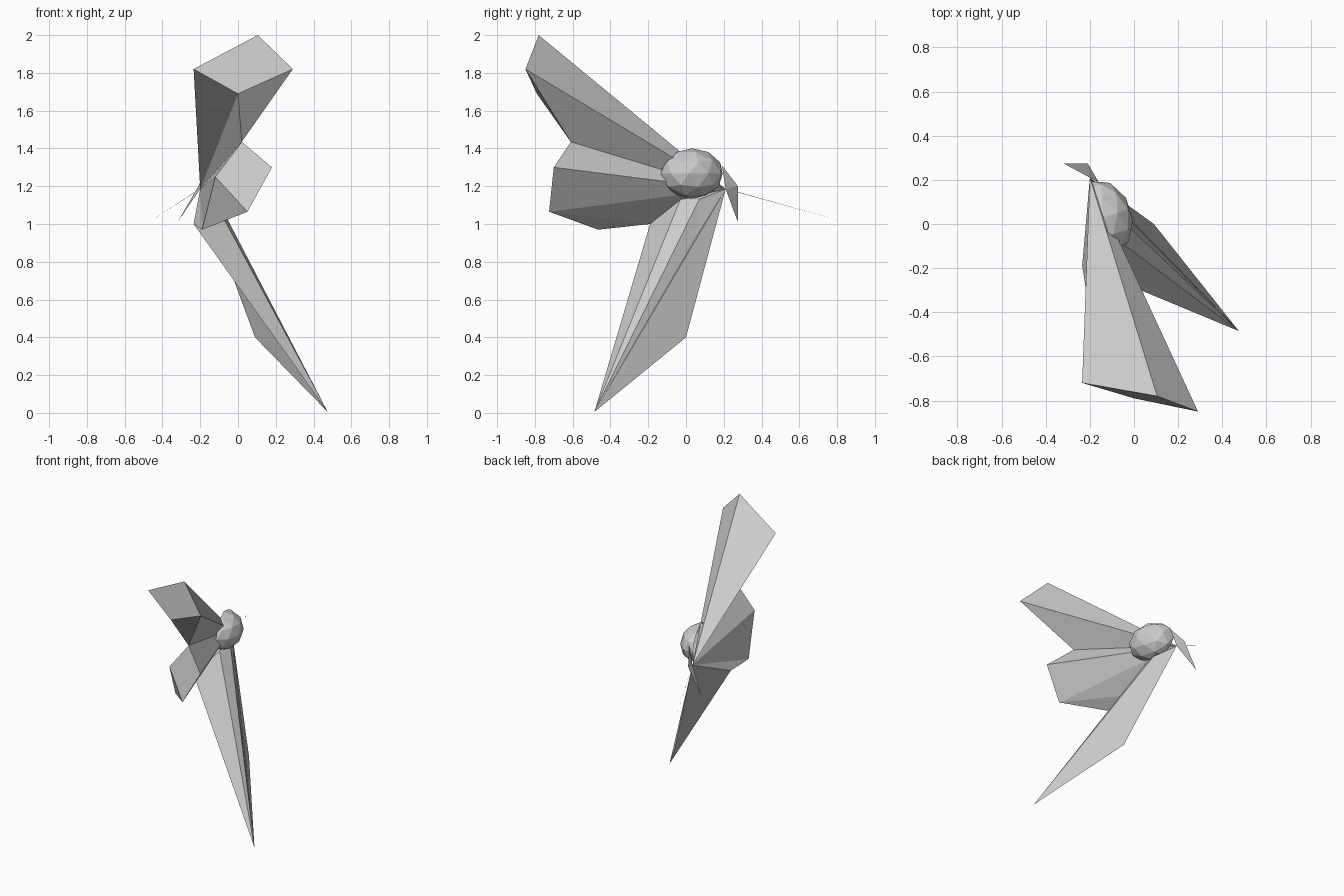
import bpy, bmesh, math
from mathutils import Matrix, Vector

cube = bpy.data.objects.get("Cube")
if cube:
    bpy.data.objects.remove(cube, do_unlink=True)

grey = bpy.data.materials.new("plain grey")
grey.use_nodes = True
COLOUR = (0.6, 0.6, 0.6, 1)
grey.diffuse_color = COLOUR
grey.node_tree.nodes["Principled BSDF"].inputs["Base Color"].default_value = COLOUR


def finish(name, bm):
    bmesh.ops.recalc_face_normals(bm, faces=bm.faces)
    mesh = bpy.data.meshes.new(name)
    bm.to_mesh(mesh)
    bm.free()
    mesh.materials.append(grey)
    obj = bpy.data.objects.new(name, mesh)
    bpy.context.collection.objects.link(obj)
    return obj


def shard(name, corners, faces):
    """Flat-faced shard; each face is a word of corner letters."""
    bm = bmesh.new()
    verts = {key: bm.verts.new(co) for key, co in corners.items()}
    for word in faces.split():
        bm.faces.new([verts[key] for key in word])
    return finish(name, bm)


# Points shared by several shards
root = (-0.20, 0.21, 1.185)
notch = (0.02, -0.61, 1.435)
heel = (-0.235, -0.19, 1.0)

# Upper shard: four-sided end cap tapering back to the root
shard("upper_shard", dict(
    r=root, n=notch,
    a=(-0.235, -0.72, 1.82), b=(0.0, -0.79, 1.69),
    c=(0.29, -0.85, 1.82), d=(0.105, -0.78, 2.0)),
    "abcd bnc rad rdc rcn rnb rba")

# Middle shard: tilted end cap with a folded lower edge
shard("middle_shard", dict(
    r=root, n=notch, h=heel,
    a=(0.18, -0.70, 1.30), b=(0.05, -0.725, 1.065),
    c=(-0.12, -0.635, 1.25), d=(-0.19, -0.465, 0.97)),
    "nabc cbd rna rab rbh bdh rhd rdc rcn")

# Lower spike: long ridged point
shard("lower_spike", dict(
    r=root, h=heel,
    t=(0.475, -0.485, 0.005), s=(0.09, 0.0, 0.40),
    a=(-0.13, -0.03, 1.13), b=(-0.11, 0.07, 1.13)),
    "rst rth tha tab tbs sbr rha rab")

# Small rear blade
shard("rear_blade", dict(
    r=root, n=(-0.16, 0.19, 1.31),
    k=(-0.21, 0.275, 1.20), e=(-0.32, 0.275, 1.01)),
    "rnk rke")

# Hair-thin rear needle
shard("rear_needle", dict(
    r=root, s=(-0.20, 0.21, 1.188), t=(-0.465, 0.825, 1.015)),
    "rst")

# Faceted half dome, flat side against the shards
bm = bmesh.new()
bmesh.ops.create_icosphere(bm, subdivisions=2, radius=1.0)
cut = bmesh.ops.bisect_plane(bm, geom=bm.verts[:] + bm.edges[:] + bm.faces[:],
                             plane_co=(0, 0, 0), plane_no=(1, 0, 0), clear_inner=True)
rim = [e for e in cut["geom_cut"] if isinstance(e, bmesh.types.BMEdge)]
bmesh.ops.holes_fill(bm, edges=rim)
bm.transform(Matrix.Translation((-0.14, 0.03, 1.267))
             @ Matrix.Rotation(math.radians(17.5), 4, "Z")
             @ Matrix.Diagonal(Vector((0.132, 0.172, 0.134, 1))))
finish("half_dome", bm)
